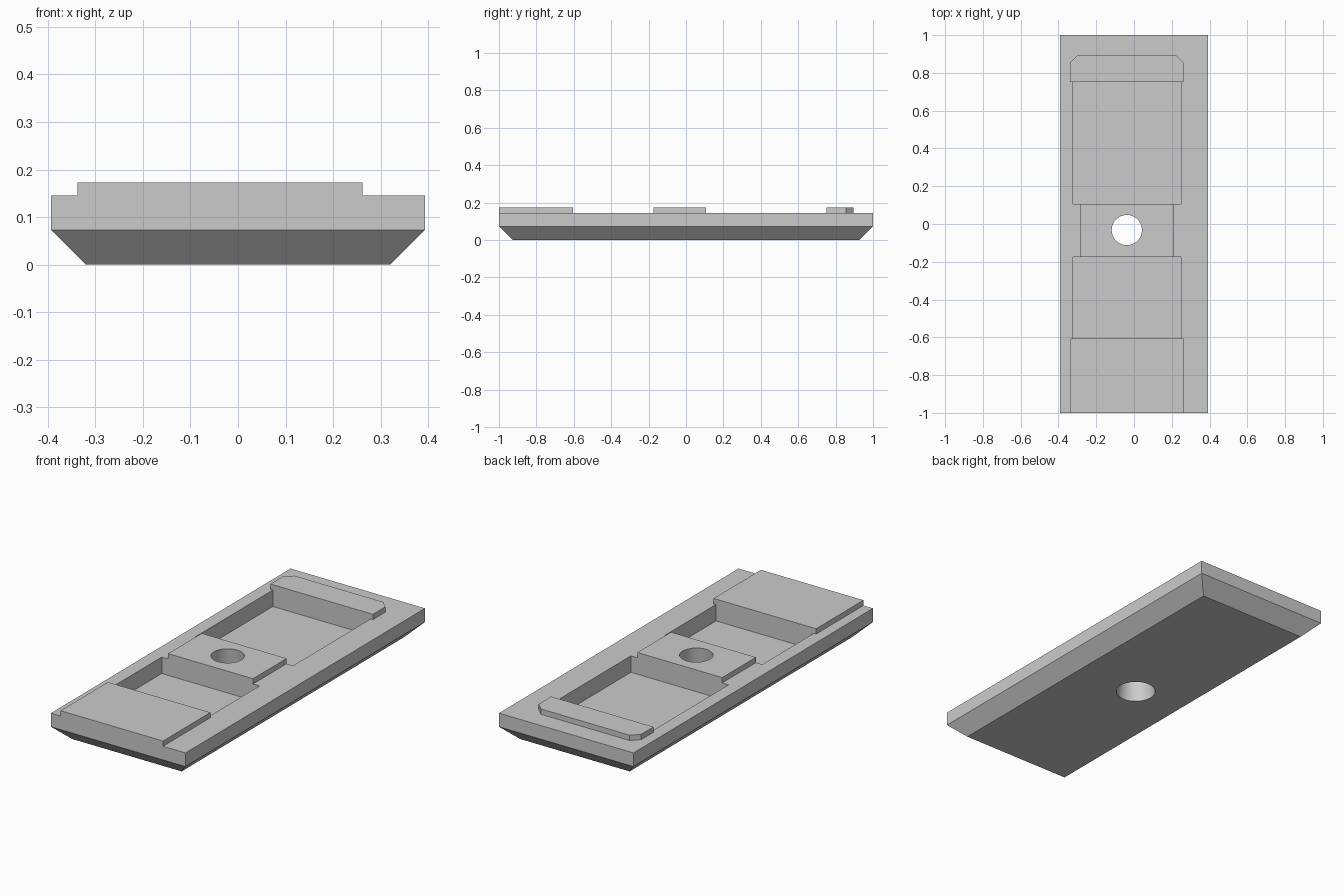
import bpy, bmesh
from mathutils import Matrix

cube = bpy.data.objects.get("Cube")
if cube:
    bpy.data.objects.remove(cube, do_unlink=True)

# Main levels and sizes
HALF_W, HALF_L = 0.393, 1.0
CHAMFER = 0.073
FLOOR, DECK, TOP = 0.058, 0.145, 0.173
HOLE = (-0.038, -0.032)

grey = bpy.data.materials.new("plain grey")
grey.use_nodes = True
COLOUR = (0.6, 0.6, 0.6, 1)
grey.diffuse_color = COLOUR
grey.node_tree.nodes["Principled BSDF"].inputs["Base Color"].default_value = COLOUR


def make_object(name, bm):
    bmesh.ops.recalc_face_normals(bm, faces=bm.faces)
    mesh = bpy.data.meshes.new(name)
    bm.to_mesh(mesh)
    bm.free()
    mesh.materials.append(grey)
    obj = bpy.data.objects.new(name, mesh)
    bpy.context.collection.objects.link(obj)
    return obj


def block(name, x0, x1, y0, y1, z0, z1):
    """Axis-aligned box between two corners."""
    bm = bmesh.new()
    bmesh.ops.create_cube(bm, size=1)
    for v in bm.verts:
        v.co.x = x1 if v.co.x > 0 else x0
        v.co.y = y1 if v.co.y > 0 else y0
        v.co.z = z1 if v.co.z > 0 else z0
    return make_object(name, bm)


def extrude_outline(name, outline, z0, z1):
    """Vertical prism from a flat outline."""
    bm = bmesh.new()
    face = bm.faces.new([bm.verts.new((x, y, z0)) for x, y in outline])
    up = bmesh.ops.extrude_face_region(bm, geom=[face])["geom"]
    bmesh.ops.translate(bm, vec=(0, 0, z1 - z0),
                        verts=[g for g in up if isinstance(g, bmesh.types.BMVert)])
    return make_object(name, bm)


def cut(target, cutter):
    mod = target.modifiers.new("cut", 'BOOLEAN')
    mod.operation = 'DIFFERENCE'
    mod.solver = 'EXACT'
    mod.object = cutter
    bpy.context.view_layer.objects.active = target
    bpy.ops.object.modifier_apply(modifier=mod.name)


# Base plate: box whose lower half tapers in at 45 degrees
base = block("base_plate", -HALF_W, HALF_W, -HALF_L, HALF_L, CHAMFER, DECK)
bm = bmesh.new()
bm.from_mesh(base.data)
bottom = min(bm.faces, key=lambda f: f.calc_center_median().z)
new = bmesh.ops.extrude_face_region(bm, geom=[bottom])["geom"]
if bottom.is_valid:
    bmesh.ops.delete(bm, geom=[bottom], context='FACES_ONLY')
for v in (g for g in new if isinstance(g, bmesh.types.BMVert)):
    v.co.x -= CHAMFER if v.co.x > 0 else -CHAMFER
    v.co.y -= CHAMFER if v.co.y > 0 else -CHAMFER
    v.co.z = 0
bmesh.ops.recalc_face_normals(bm, faces=bm.faces)
bm.to_mesh(base.data)
bm.free()

# Raised pads on the deck
front_pad = block("front_pad", -0.337, 0.262, -HALF_L, -0.605, DECK, TOP)
centre_pad = block("centre_pad", -0.286, 0.21, -0.175, 0.106, DECK, TOP)
x0, x1, y0, y1, c = -0.337, 0.262, 0.752, 0.895, 0.04
rear_bar = extrude_outline("rear_bar", [
    (x0, y0), (x1, y0), (x1, y1 - c), (x1 - c, y1), (x0 + c, y1), (x0, y1 - c)], DECK, TOP)

# Two sunken pockets
cutters = []
for y0, y1 in ((-0.605, -0.175), (0.106, 0.752)):
    pocket = block("pocket_cutter", -0.323, 0.248, y0, y1, FLOOR, TOP + 0.1)
    cut(base, pocket)
    cutters.append(pocket)

# Slightly tapered round hole through plate and centre pad
bm = bmesh.new()
margin, slope = 0.02, 0.018 / TOP
bmesh.ops.create_cone(bm, cap_ends=True, segments=64,
                      radius1=0.098 + margin * slope, radius2=0.08 - margin * slope,
                      depth=TOP + 2 * margin,
                      matrix=Matrix.Translation((*HOLE, TOP / 2)))
hole = make_object("hole_cutter", bm)
cutters.append(hole)
for part in (base, centre_pad):
    cut(part, hole)
for helper in cutters:
    bpy.data.objects.remove(helper, do_unlink=True)

# Smooth only the round hole wall
bpy.ops.object.select_all(action='DESELECT')
for part in (base, centre_pad):
    part.select_set(True)
bpy.context.view_layer.objects.active = base
bpy.ops.object.shade_smooth_by_angle(angle=0.5)
